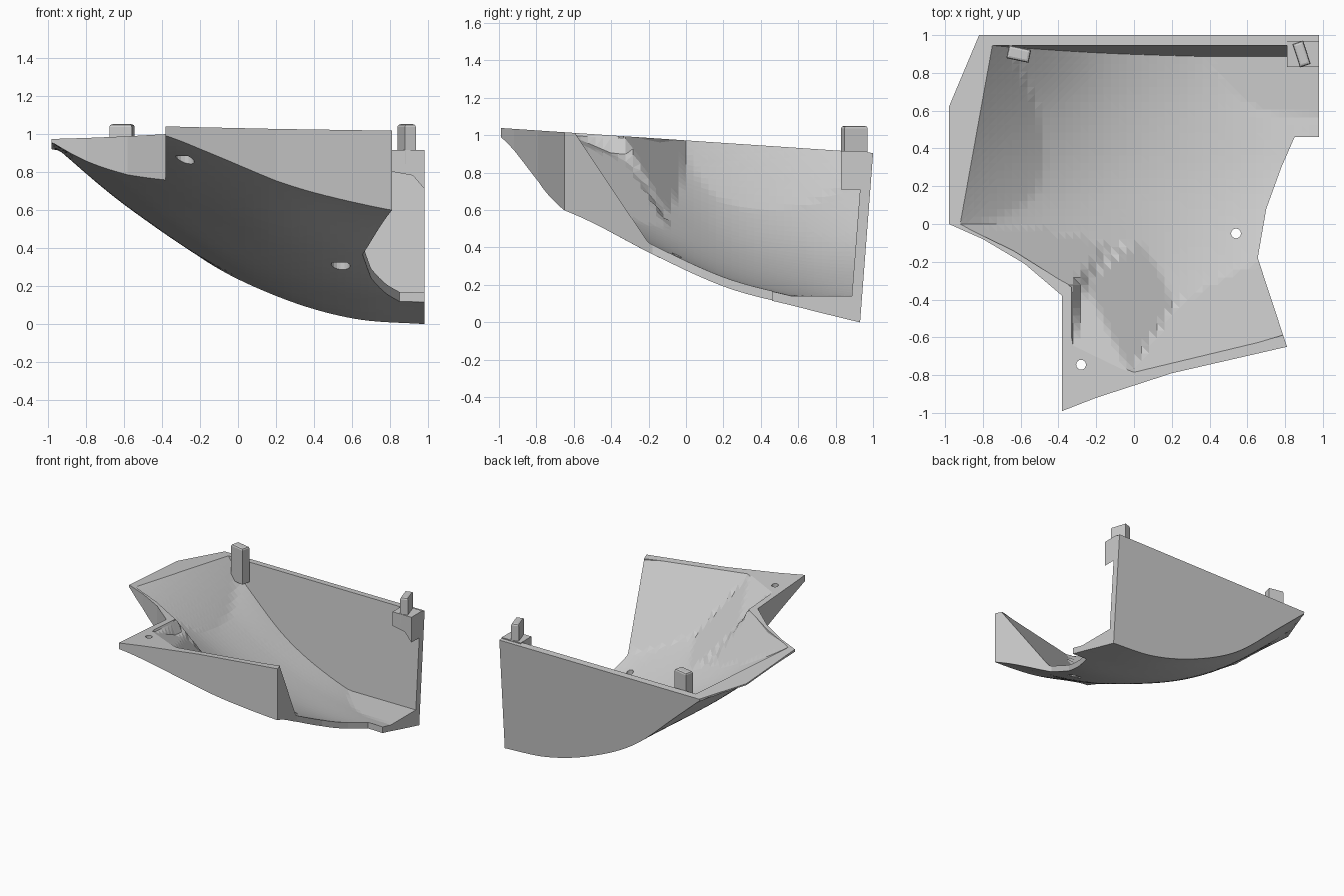
import bpy, bmesh, math
from mathutils import Matrix

cube = bpy.data.objects.get("Cube")
if cube:
    bpy.data.objects.remove(cube)

grey = bpy.data.materials.new("light_grey")
grey.use_nodes = True
grey.diffuse_color = (0.6, 0.6, 0.6, 1)
grey.node_tree.nodes["Principled BSDF"].inputs["Base Color"].default_value = (0.6, 0.6, 0.6, 1)


def make(name, bm):
    bmesh.ops.recalc_face_normals(bm, faces=bm.faces)
    mesh = bpy.data.meshes.new(name)
    bm.to_mesh(mesh)
    bm.free()
    mesh.materials.append(grey)
    ob = bpy.data.objects.new(name, mesh)
    bpy.context.scene.collection.objects.link(ob)
    return ob


def combine(target, tool, operation):
    """Apply a boolean and discard the helper."""
    mod = target.modifiers.new("cut", "BOOLEAN")
    mod.operation, mod.object, mod.solver = operation, tool, "EXACT"
    bpy.context.view_layer.objects.active = target
    bpy.ops.object.modifier_apply(modifier=mod.name)
    bpy.data.objects.remove(tool)


# Underside heights: rows run from front to back, columns from right to left side
STATIONS_X = (-1, -.6, -.2, .2, .6, 1)
STATIONS_Y = (-1, -.65, -.2, .2, .6, 1)
HEIGHTS = (
    (1.2, 1.05, .955, .86, .75, .7),
    (1.1, .95, .80, .68, .62, .58),
    (.98, .79, .60, .44, .375, .40),
    (.97, .66, .43, .28, .20, .19),
    (.97, .63, .36, .19, .10, .08),
    (1.05, .70, .35, .14, .015, -.02),
)


def spline(stations, values, t):
    """Smooth interpolation through the station values."""
    t = max(-1, min(1, t))
    i = max(k for k in range(5) if stations[k] <= t)
    step = stations[i + 1] - stations[i]
    u = (t - stations[i]) / step

    def slope(k):
        a, b = max(k - 1, 0), min(k + 1, 5)
        return (values[b] - values[a]) / (stations[b] - stations[a]) * step
    p, q, m, n = values[i], values[i + 1], slope(i), slope(i + 1)
    return (p + u * m + u * u * (3 * (q - p) - 2 * m - n)
            + u ** 3 * (2 * (p - q) + m + n))


def rim(x, y):
    return .972 - .067 * y


def under(x, y):
    return spline(STATIONS_Y, [spline(STATIONS_X, row, x) for row in HEIGHTS], y)


def belly(x, y):
    return min(under(x, y), rim(x, y) - .012)


def inner(x, y):
    top = rim(x, y)
    floor = max(under(x, y) + .05, .14)
    # Sides fall away from the rim
    right = top - max(.3, .7 + .6 * y) * (x + .92 - .18 * y)
    notch = min(top - 1.4 * (.488 * (x + .92) + .873 * y),
                top - 2 * (x + .33))
    # Thick sloping front
    front = top - 1.32 * (y + .785 - .24 * x)
    # Facets below the fixing plateau, ending in a drop to the floor
    ledge = min(top - .4 * (.436 * (x + .02) + .9 * (y + .79)),
                1.024 - .73 * (x + .02) - .7 * (y + .79),
                top - .2 - 1.6 * (y + .26))
    if y < 0:
        right = min(right, floor)
    return min(1.3, max(floor, right, notch, front, ledge))


def height_solid(name, low, high, n=60, half=1.21):
    """Closed solid between two height functions."""
    bm = bmesh.new()
    grids = []
    for f in (low, high):
        grid = []
        for j in range(n + 1):
            y = half * (2 * j / n - 1)
            xs = [half * (2 * i / n - 1) for i in range(n + 1)]
            grid.append([bm.verts.new((x, y, f(x, y))) for x in xs])
        for j in range(n):
            for i in range(n):
                bm.faces.new((grid[j][i], grid[j][i + 1], grid[j + 1][i + 1], grid[j + 1][i]))
        grids.append(grid)
    a, b = grids
    for k in range(n):
        for j in (0, n):
            bm.faces.new((a[j][k], a[j][k + 1], b[j][k + 1], b[j][k]))
            bm.faces.new((a[k][j], a[k + 1][j], b[k + 1][j], b[k][j]))
    bmesh.ops.triangulate(bm, faces=bm.faces)
    return make(name, bm)


def prism(name, outline):
    """Upright prism whose back edge leans outward with height."""
    bm = bmesh.new()
    loops = [[bm.verts.new((x, y + (.077 * (z - .9) if y > .8 else 0), z)) for x, y in outline]
             for z in (-.2, .9, 1.4)]
    bm.faces.new(loops[0])
    bm.faces.new(loops[2])
    for low, high in zip(loops, loops[1:]):
        for i in range(len(outline)):
            j = (i + 1) % len(outline)
            bm.faces.new((low[i], low[j], high[j], high[i]))
    bmesh.ops.triangulate(bm, faces=bm.faces)
    return make(name, bm)


# Outer shell
shell = prism("curved_shell", [
    (-.82, 1), (.98, 1), (.98, .46), (.85, .46), (.78, .3), (.7, .08), (.655, -.18),
    (.81, -.65), (.2, -.79), (-.2, -.92), (-.38, -.99), (-.38, -.38), (-.58, -.21),
    (-.8, -.08), (-.98, 0), (-.98, .62)])
combine(shell, height_solid("belly_solid", belly, rim), "INTERSECT")

# Open cavity
cavity = prism("cavity", [
    (-.76, .945), (1.15, .945), (1.15, -.48), (-.02, -.83), (-.33, -.68), (-.33, -.335),
    (-.64, -.14), (-.93, 0), (-.84, .58)])
combine(cavity, height_solid("cavity_solid", inner, lambda x, y: 1.45), "INTERSECT")
combine(shell, cavity, "DIFFERENCE")

# Screw holes, recessed from below
for x, y in ((.54, -.05), (-.28, -.745)):
    for radius, top in ((.026, 1.5), (.05, under(x, y) + .015)):
        bm = bmesh.new()
        bmesh.ops.create_cone(bm, cap_ends=True, segments=16, radius1=radius, radius2=radius,
                              depth=2, matrix=Matrix.Translation((x, y, top - 1)))
        combine(shell, make("hole_cutter", bm), "DIFFERENCE")


def tab(name, centre, size, turn):
    """Upright locating tab with softened edges at the top."""
    bm = bmesh.new()
    bmesh.ops.create_cube(bm, size=1, matrix=Matrix.Diagonal((*size, 1)))
    edges = [e for e in bm.edges if all(v.co.z > 0 for v in e.verts)]
    bmesh.ops.bevel(bm, geom=edges, offset=.014, segments=2, profile=.5, affect="EDGES")
    ob = make(name, bm)
    ob.location = centre
    ob.rotation_euler.z = math.radians(turn)
    return ob


tab("right_tab", (-.61, .9, .905), (.12, .07, .29), -12)
tab("left_tab", (.887, .9, .945), (.06, .13, .21), 18)

# Bracket carrying the corner tab
bm = bmesh.new()
face = bm.faces.new([bm.verts.new((x, .83, z)) for x, z in (
    (.81, .915), (.98, .915), (.98, .71), (.92, .78), (.81, .8))])
extruded = bmesh.ops.extrude_face_region(bm, geom=[face])["geom"]
bmesh.ops.translate(bm, vec=(0, .14, 0),
                    verts=[v for v in extruded if isinstance(v, bmesh.types.BMVert)])
make("corner_bracket", bm)
